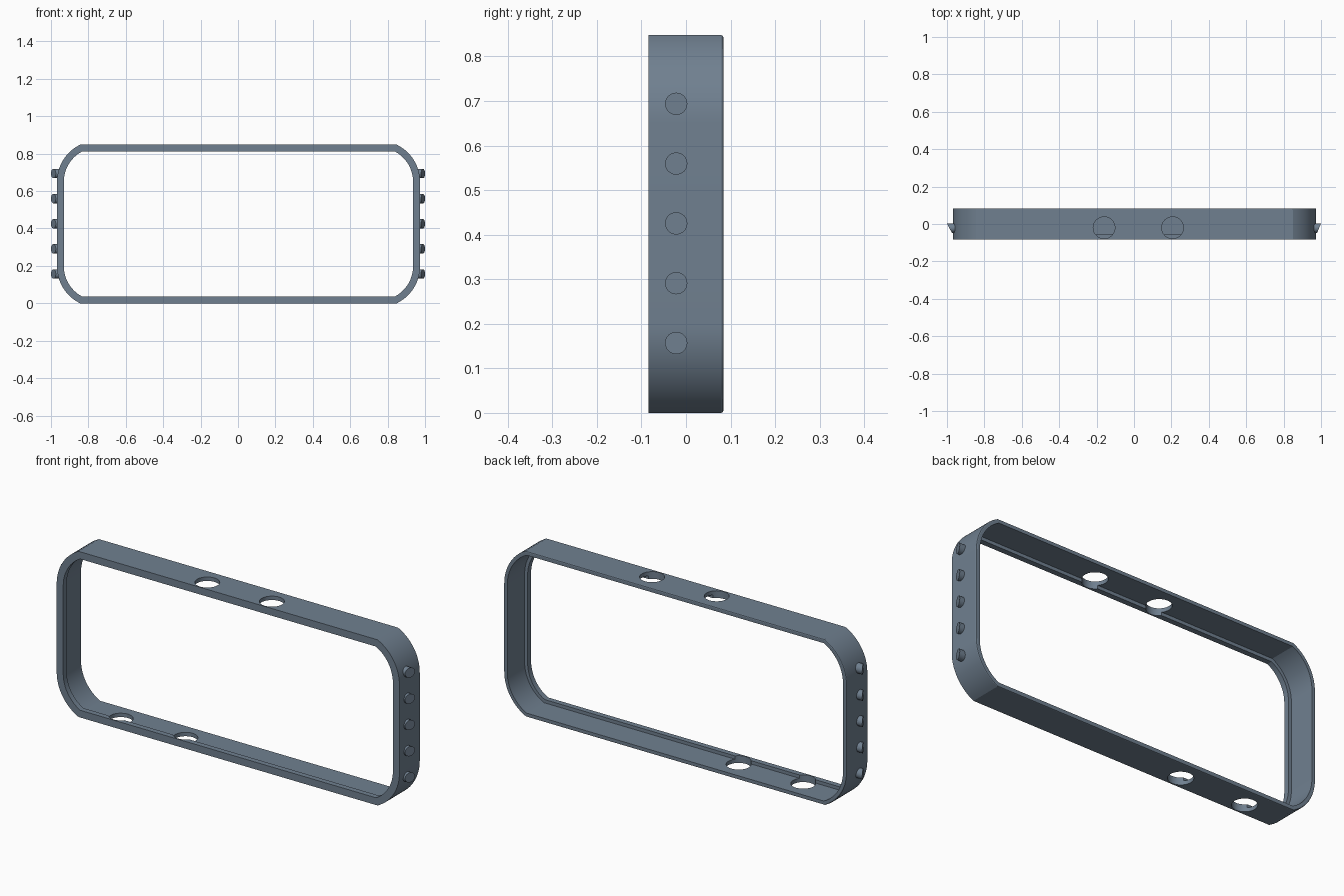
import bpy, bmesh, math
from mathutils import Matrix, Vector

if "Cube" in bpy.data.objects:
    bpy.data.objects.remove(bpy.data.objects["Cube"])

CX, HALF_W, HEIGHT, HALF_D = 0.0025, 0.9705, 0.848, 0.084
R, RISE = 0.22, 0.198           # corner radius and height of the corner arc
HOLE_Y = -0.02

mat = bpy.data.materials.new("slate grey")
mat.diffuse_color = (0.162, 0.216, 0.279, 1)
mat.use_nodes = True
mat.node_tree.nodes["Principled BSDF"].inputs["Base Color"].default_value = mat.diffuse_color


def make_object(name, bm):
    bmesh.ops.recalc_face_normals(bm, faces=bm.faces)
    me = bpy.data.meshes.new(name)
    bm.to_mesh(me)
    bm.free()
    me.materials.append(mat)
    ob = bpy.data.objects.new(name, me)
    bpy.context.collection.objects.link(ob)
    return ob


def select(ob):
    bpy.ops.object.select_all(action='DESELECT')
    ob.select_set(True)
    bpy.context.view_layer.objects.active = ob


def outline(d, steps=14):
    """Frame outline moved inward by d; arcs meet the flat top and bottom at a crease."""
    r = R - d
    end = math.asin((RISE - d) / r)
    arc = [(HALF_W - R + r * math.cos(end * i / steps),
            HEIGHT / 2 - RISE + r * math.sin(end * i / steps)) for i in range(steps + 1)]
    half = arc + [(-x, z) for x, z in reversed(arc)]
    loop = half + [(-x, -z) for x, z in half]
    return [(CX + x, HEIGHT / 2 + z) for x, z in loop]


# Frame: wall section with a front lip and an eased back edge, swept round the outline
section = [(0, -HALF_D), (0, 0.079), (0.0015, 0.0825), (0.005, HALF_D), (0.02, HALF_D),
           (0.02, -0.056), (0.037, -0.056), (0.037, -HALF_D)]
bm = bmesh.new()
rings = [[bm.verts.new((x, y, z)) for x, z in outline(d)] for d, y in section]
n = len(rings[0])
for k, a in enumerate(rings):
    b = rings[(k + 1) % len(rings)]
    for i in range(n):
        j = (i + 1) % n
        bm.faces.new((a[i], a[j], b[j], b[i]))
frame = make_object("frame", bm)

# Round holes through the top and bottom walls
bm = bmesh.new()
for x, z in ((-0.16, HEIGHT), (0.206, HEIGHT), (-0.65, 0), (-0.284, 0)):
    bmesh.ops.create_cone(bm, cap_ends=True, segments=48, radius1=0.058, radius2=0.058,
                          depth=0.12, matrix=Matrix.Translation((x, HOLE_Y, z)))
cutter = make_object("hole_cutter", bm)
cutter.hide_render = True
mod = frame.modifiers.new("holes", 'BOOLEAN')
mod.operation = 'DIFFERENCE'
mod.solver = 'EXACT'
mod.object = cutter
select(frame)
bpy.ops.object.modifier_apply(modifier=mod.name)
bpy.data.objects.remove(cutter)
bpy.ops.object.shade_smooth_by_angle(angle=math.radians(20))

# Side pegs: short cylinders with a slanted end that sticks out most at the back
PEG_R, PEG_Y = 0.025, -0.022
for side, label in ((-1, "left"), (1, "right")):
    wall = CX + side * HALF_W
    bm = bmesh.new()
    for k in range(5):
        z = 0.157 + 0.1342 * k
        inner, outer = [], []
        for i in range(32):
            a = math.tau * i / 32
            y, dz = PEG_R * math.cos(a), PEG_R * math.sin(a)
            t = (y + PEG_R) / (2 * PEG_R)
            tip = side * (abs(wall) + 0.006) * (1 - t) + side * t
            inner.append(bm.verts.new((wall - side * 0.01, PEG_Y + y, z + dz)))
            outer.append(bm.verts.new((tip, PEG_Y + y, z + dz)))
        bm.faces.new(inner)
        bm.faces.new(outer)
        for i in range(32):
            j = (i + 1) % 32
            bm.faces.new((inner[i], inner[j], outer[j], outer[i]))
    pegs = make_object(label + "_pegs", bm)
    select(pegs)
    bpy.ops.object.shade_smooth_by_angle(angle=math.radians(30))
